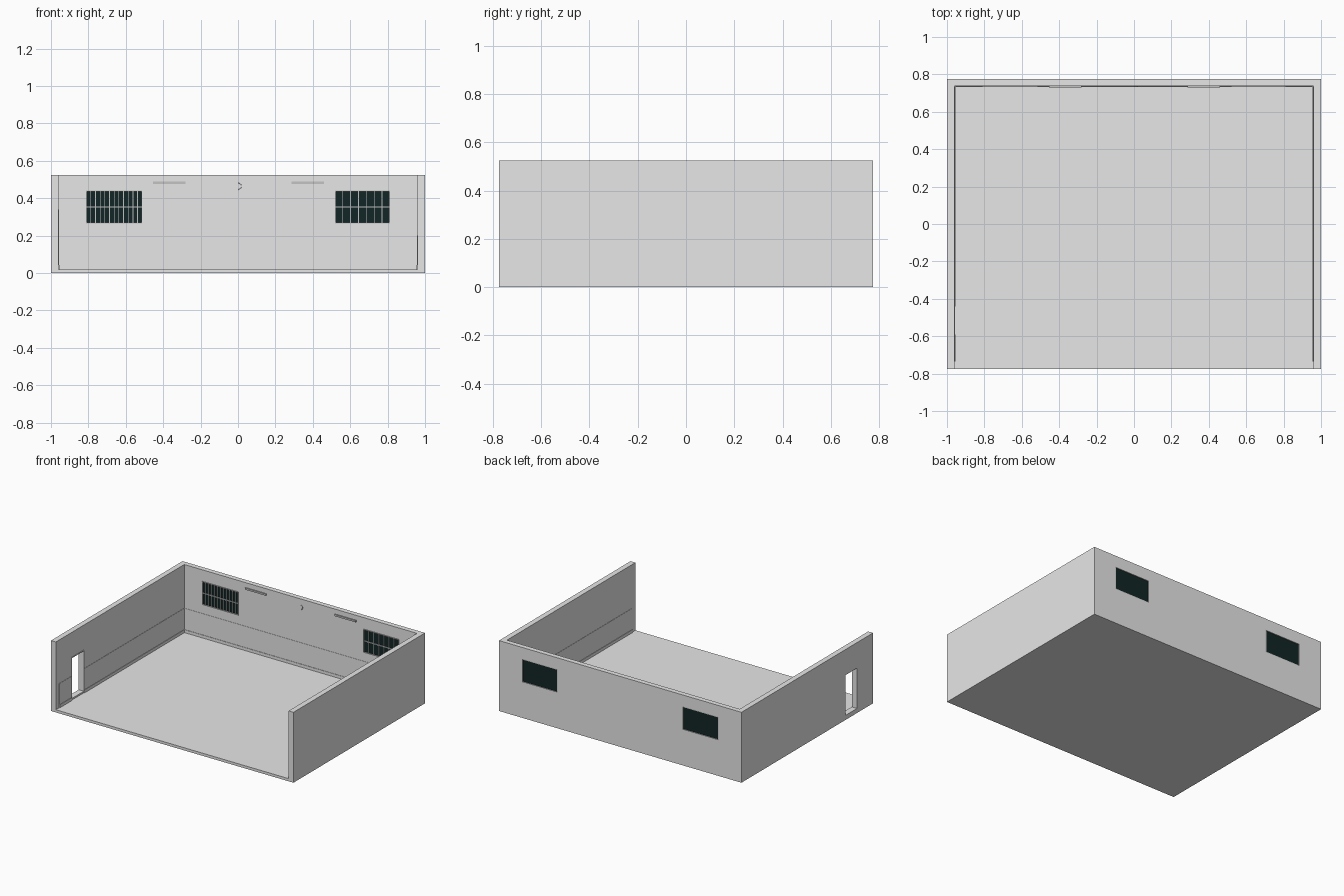
import bpy, bmesh, math

cube = bpy.data.objects.get("Cube")
if cube:
    bpy.data.objects.remove(cube, do_unlink=True)


def material(name, rgb):
    m = bpy.data.materials.new(name)
    m.use_nodes = True
    m.diffuse_color = (*rgb, 1)
    m.node_tree.nodes["Principled BSDF"].inputs["Base Color"].default_value = (*rgb, 1)
    return m


PLASTER = material("plaster grey", (0.8, 0.8, 0.8))
FRAME = material("frame grey", (0.55, 0.55, 0.54))
GLASS = material("dark teal glass", (0.006, 0.018, 0.018))

HX, HY, H = 1.0, 0.775, 0.525      # outer half sizes and wall height
IX, IY, FLOOR = 0.96, 0.738, 0.02  # inner faces and floor top


def finish(name, bm, mat):
    bmesh.ops.recalc_face_normals(bm, faces=bm.faces)
    mesh = bpy.data.meshes.new(name)
    bm.to_mesh(mesh)
    bm.free()
    mesh.materials.append(mat)
    ob = bpy.data.objects.new(name, mesh)
    bpy.context.collection.objects.link(ob)
    return ob


def add_box(bm, x, y, z):
    verts = bmesh.ops.create_cube(bm, size=1)["verts"]
    for v in verts:
        for i, (lo, hi) in enumerate((x, y, z)):
            v.co[i] = lo if v.co[i] < 0 else hi


def boxes(name, mat, *parts):
    bm = bmesh.new()
    for part in parts:
        add_box(bm, *part)
    return finish(name, bm, mat)


def cut(target, cutter):
    cutter.hide_render = True
    mod = target.modifiers.new("opening", 'BOOLEAN')
    mod.operation, mod.solver, mod.object = 'DIFFERENCE', 'EXACT', cutter
    bpy.context.view_layer.objects.active = target
    bpy.ops.object.modifier_apply(modifier=mod.name)
    bpy.data.objects.remove(cutter, do_unlink=True)


# U-shaped walls extruded from their plan
bm = bmesh.new()
plan = [(-HX, -HY), (-IX, -HY), (-IX, IY), (IX, IY), (IX, -HY), (HX, -HY), (HX, HY), (-HX, HY)]
face = bm.faces.new([bm.verts.new((x, y, 0)) for x, y in plan])
top = bmesh.ops.extrude_face_region(bm, geom=[face])["geom"]
bmesh.ops.translate(bm, vec=(0, 0, H), verts=[g for g in top if isinstance(g, bmesh.types.BMVert)])
walls = finish("walls", bm, PLASTER)

# Window and door openings
WZ = (0.265, 0.44)
WINDOWS = {"right_window": ((-0.812, -0.512), 12), "left_window": ((0.518, 0.812), 7)}
DOOR_Y, DOOR_Z = (-0.592, -0.442), (0.028, 0.34)
for span, columns in WINDOWS.values():
    cut(walls, boxes("window_cutter", PLASTER, (span, (IY - 0.1, HY + 0.1), WZ)))
cut(walls, boxes("door_cutter", PLASTER, ((-HX - 0.1, -IX + 0.1), DOOR_Y, DOOR_Z)))

# Floor
boxes("floor", PLASTER, ((-IX, IX), (-HY, IY), (0, FLOOR)))

# Low wall panelling and skirting along the three inner faces
for name, height, t in (("wall_panelling", 0.2, 0.002), ("skirting", 0.042, 0.005)):
    y0 = -0.735
    side = (FLOOR, height)
    parts = [((-IX, IX), (IY - t, IY), side), ((IX - t, IX), (y0, IY), side)]
    # The right side is split around the doorway
    for ys in ((y0, DOOR_Y[0]), (DOOR_Y[1], IY)):
        parts.append(((-IX, -IX + t), ys, side))
    boxes(name, PLASTER, *parts)


def frame_parts(span, depth, z, w, along_x=True):
    """Four rails lining a rectangular opening."""
    a, b = span
    c, d = z
    rails = [((a, a + w), z), ((b - w, b), z), ((a + w, b - w), (c, c + w)), ((a + w, b - w), (d - w, d))]
    return [(s, depth, h) if along_x else (depth, s, h) for s, h in rails]


# Windows: dark glass, lining frame and inner bars
for name, (span, columns) in WINDOWS.items():
    a, b = span
    boxes(name + "_glass", GLASS, (span, (IY + 0.004, HY - 0.006), WZ))
    boxes(name + "_frame", FRAME, *frame_parts(span, (IY - 0.005, HY + 0.0), WZ, 0.005))
    mid = sum(WZ) / 2
    bars = [(span, (IY - 0.002, IY + 0.006), (mid - 0.003, mid + 0.003))]
    for i in range(1, columns):
        x = a + (b - a) * i / columns
        bars.append(((x - 0.002, x + 0.002), (IY - 0.001, IY + 0.006), WZ))
    boxes(name + "_bars", FRAME, *bars)

# Door frame
boxes("door_frame", PLASTER, *frame_parts(DOOR_Y, (-HX, -IX + 0.003), DOOR_Z, 0.006, False))

# Slim wall lamps high on the back wall
for name, x in (("right_wall_lamp", (-0.455, -0.28)), ("left_wall_lamp", (0.285, 0.46))):
    boxes(name, FRAME, (x, (IY - 0.008, IY), (0.476, 0.489)))

# Small curved hook between the lamps
curve = bpy.data.curves.new("wall_hook", 'CURVE')
curve.dimensions = '3D'
curve.bevel_depth = 0.002
curve.bevel_resolution = 1
spline = curve.splines.new('POLY')
spline.points.add(8)
for i, p in enumerate(spline.points):
    t = math.radians(-80 + 20 * i)
    p.co = (0.018 * math.cos(t), IY - 0.003, 0.464 + 0.018 * math.sin(t), 1)
curve.materials.append(FRAME)
bpy.context.collection.objects.link(bpy.data.objects.new("wall_hook", curve))
